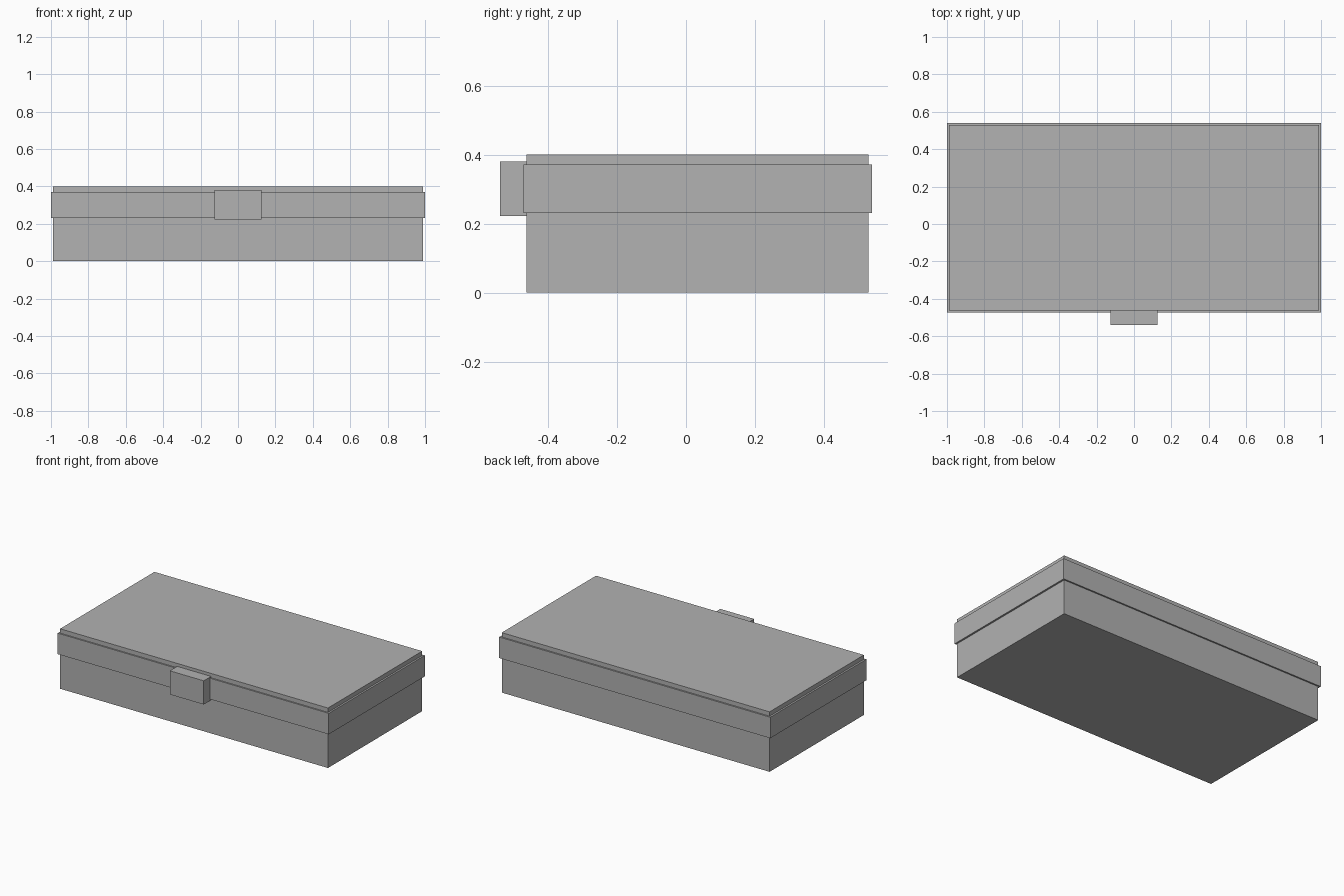
import bpy
import bmesh
from mathutils import Vector

if "Cube" in bpy.data.objects:
    bpy.data.objects.remove(bpy.data.objects["Cube"])

grey = bpy.data.materials.new("plain grey")
grey.diffuse_color = (0.445, 0.445, 0.445, 1.0)
grey.use_nodes = True
grey.node_tree.nodes["Principled BSDF"].inputs["Base Color"].default_value = grey.diffuse_color


def box(name, low, high):
    """Axis-aligned flat-shaded box between two corners."""
    low, high = Vector(low), Vector(high)
    bm = bmesh.new()
    bmesh.ops.create_cube(bm, size=1.0)
    bmesh.ops.scale(bm, vec=high - low, verts=bm.verts)
    bmesh.ops.translate(bm, vec=(low + high) / 2, verts=bm.verts)
    mesh = bpy.data.meshes.new(name)
    bm.to_mesh(mesh)
    bm.free()
    mesh.materials.append(grey)
    obj = bpy.data.objects.new(name, mesh)
    bpy.context.collection.objects.link(obj)
    return obj


# Main case
box("case_body", (-0.988, -0.463, 0.0), (0.988, 0.53, 0.4))

# Raised band running round all four sides
box("side_band", (-1.0, -0.472, 0.231), (1.0, 0.54, 0.371))

# Clasp on the front
box("front_clasp", (-0.125, -0.54, 0.222), (0.125, -0.462, 0.38))
